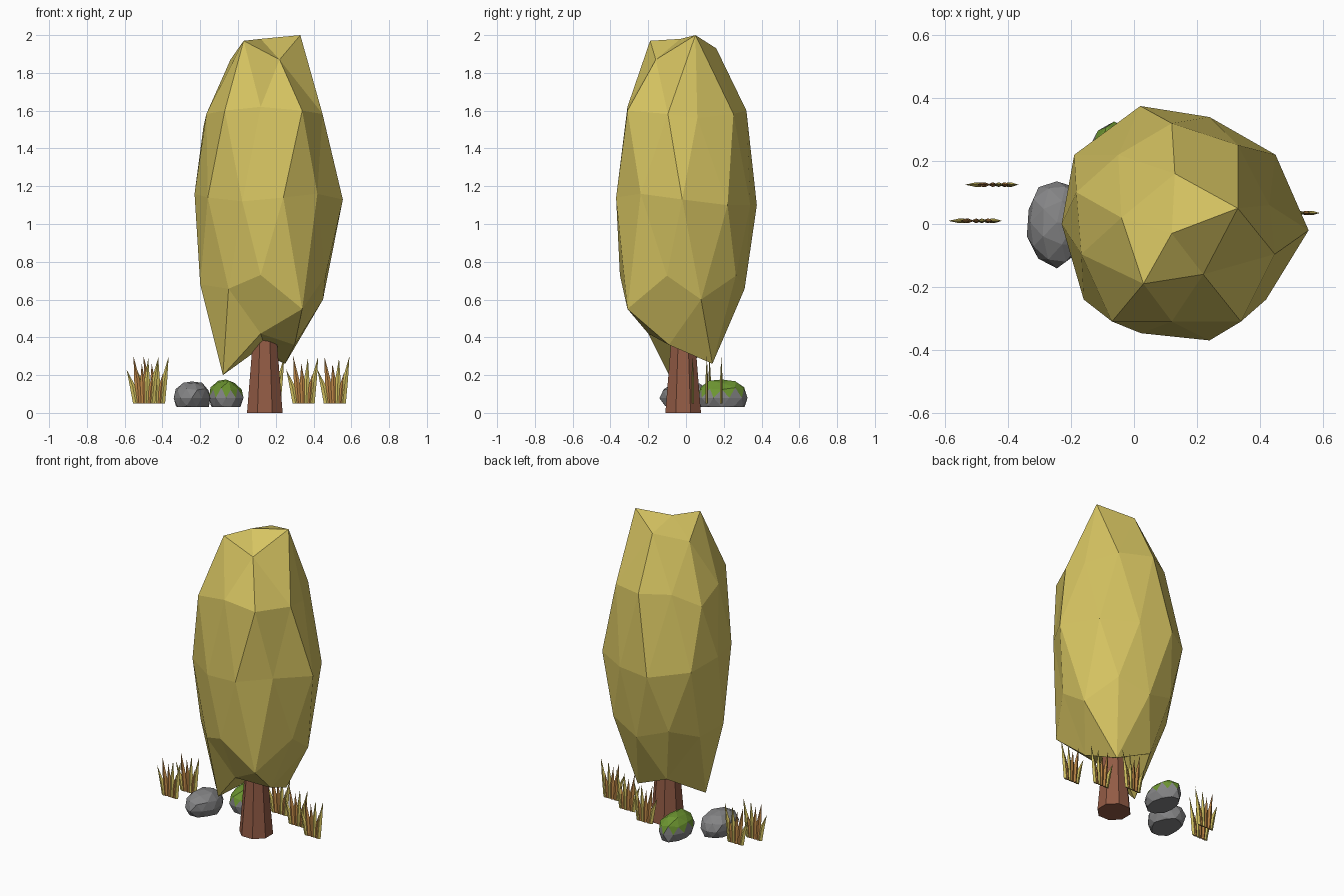
import bpy, bmesh, math, random
from mathutils import Vector, Matrix

random.seed(4)
old = bpy.data.objects.get("Cube")
if old:
    bpy.data.objects.remove(old, do_unlink=True)


def material(name, rgb):
    m = bpy.data.materials.new(name)
    m.use_nodes = True
    color = (*rgb, 1)
    m.diffuse_color = color
    m.node_tree.nodes["Principled BSDF"].inputs["Base Color"].default_value = color
    return m


YELLOW = material("autumn_yellow", (0.67, 0.55, 0.12))
BARK = material("reddish_bark", (0.29, 0.105, 0.06))
STONE = material("grey_stone", (0.23, 0.23, 0.235))
MOSS = material("green_moss", (0.15, 0.30, 0.03))
DRY = material("dry_orange", (0.53, 0.25, 0.065))


def finish(name, bm, *mats):
    bmesh.ops.recalc_face_normals(bm, faces=bm.faces)
    mesh = bpy.data.meshes.new(name)
    bm.to_mesh(mesh)
    bm.free()
    for m in mats:
        mesh.materials.append(m)
    obj = bpy.data.objects.new(name, mesh)
    bpy.context.collection.objects.link(obj)
    return obj


# Crown: a faceted ellipsoid whose nearest corners are pulled to key points
def make_crown():
    center, size = Vector((0.14, 0, 1.12)), Vector((0.38, 0.365, 0.88))
    key_points = [
        # top
        (0.12, -0.03, 1.98), (0.33, 0.05, 2.0), (0.22, -0.16, 1.87),
        (0.03, -0.19, 1.97), (-0.04, 0.02, 1.87), (0.13, 0.16, 1.93),
        # shoulders
        (-0.07, -0.31, 1.6), (0.12, -0.31, 1.62), (0.34, -0.31, 1.6),
        (0.43, 0.06, 1.56), (0.12, 0.32, 1.6), (-0.05, 0.22, 1.6),
        # waist
        (0.555, -0.02, 1.13), (0.45, 0.22, 1.1), (0.24, 0.34, 1.1),
        (0.02, 0.375, 1.1), (-0.19, 0.22, 1.13), (-0.23, 0, 1.16),
        (-0.16, -0.24, 1.14), (0.24, -0.37, 1.14), (0.42, -0.24, 1.16),
        # lower side
        (0.12, -0.35, 0.73), (0.34, -0.31, 0.55), (0.45, 0.08, 0.6),
        (-0.2, -0.1, 0.68),
        # ragged underside
        (-0.08, -0.09, 0.2), (0.25, 0.14, 0.26), (0.3, -0.09, 0.36),
        (0.12, -0.2, 0.42), (0.02, 0.17, 0.36), (0.14, 0, 0.36),
    ]
    bm = bmesh.new()
    bmesh.ops.create_icosphere(bm, subdivisions=2, radius=1,
                               matrix=Matrix.Rotation(math.radians(18), 4, 'Z'))
    free = {v: v.co.copy() for v in bm.verts}
    for v in bm.verts:
        v.co = center + v.co * size
    for point in map(Vector, key_points):
        d = point - center
        unit = Vector([a / b for a, b in zip(d, size)]).normalized()
        v = min(free, key=lambda k: (free[k] - unit).length)
        v.co = point
        del free[v]
    finish("tree_crown", bm, YELLOW)


make_crown()

# Trunk: tapered eight-sided post
bm = bmesh.new()
bmesh.ops.create_cone(bm, cap_ends=True, segments=8, radius1=0.102, radius2=0.05,
                      depth=0.6, matrix=Matrix.Translation((0.142, -0.015, 0.3))
                      @ Matrix.Rotation(math.pi / 8, 4, 'Z'))
finish("trunk", bm, BARK)


# Stones: rough faceted lumps with flat bases, optionally mossy on top
def make_stone(name, center, size, mossy):
    bm = bmesh.new()
    bmesh.ops.create_icosphere(bm, subdivisions=2, radius=1)
    for v in bm.verts:
        v.co *= random.uniform(0.92, 1.06)
        v.co = Vector(center) + v.co * Vector(size)
    low = bmesh.ops.bisect_plane(bm, geom=bm.verts[:] + bm.edges[:] + bm.faces[:],
                                 plane_co=(0, 0, 0.03), plane_no=(0, 0, 1),
                                 clear_inner=True)
    rim = [e for e in low["geom_cut"] if isinstance(e, bmesh.types.BMEdge)]
    bmesh.ops.contextual_create(bm, geom=rim)
    bm.normal_update()
    for f in bm.faces:
        f.material_index = int(mossy and f.calc_center_median().z > 0.1)
    finish(name, bm, STONE, MOSS)


make_stone("grey_stone", (-0.245, 0.005, 0.078), (0.1, 0.14, 0.092), False)
make_stone("mossy_stone", (-0.063, 0.19, 0.08), (0.093, 0.138, 0.1), True)


# Grass: flat tufts of bent, pointed blades with a lens-shaped section
def make_tuft(name, x, y):
    bm = bmesh.new()
    # base offset, tip offset, tip height, colour
    blades = [(-0.035, -0.085, 0.23, 0), (-0.02, -0.048, 0.3, 1),
              (0.005, -0.005, 0.26, 1), (0.02, 0.03, 0.29, 0),
              (0.038, 0.055, 0.21, 1), (0.05, 0.085, 0.3, 0)]
    for base, tip, height, color in blades:
        rings = []
        for t, half in ((0, 0.016), (0.5, 0.015)):
            cx = x + base + (tip - base) * t * 0.7
            z = 0.05 + (height - 0.05) * t
            rings.append([bm.verts.new((cx + dx, y + dy, z)) for dx, dy in
                          ((-half, 0), (0, -0.007), (half, 0), (0, 0.007))])
        end = bm.verts.new((x + tip, y, height))
        faces = [bm.faces.new(rings[0])]
        for i in range(4):
            j = (i + 1) % 4
            faces.append(bm.faces.new((rings[0][i], rings[0][j], rings[1][j], rings[1][i])))
            faces.append(bm.faces.new((rings[1][i], rings[1][j], end)))
        for f in faces:
            f.material_index = color
    finish(name, bm, YELLOW, DRY)


tufts = [(-0.505, 0.01), (-0.452, 0.125), (0.505, 0.035), (0.34, 0.11), (0.16, 0.187)]
for number, spot in enumerate(tufts):
    make_tuft(f"grass_tuft_{number + 1}", *spot)
